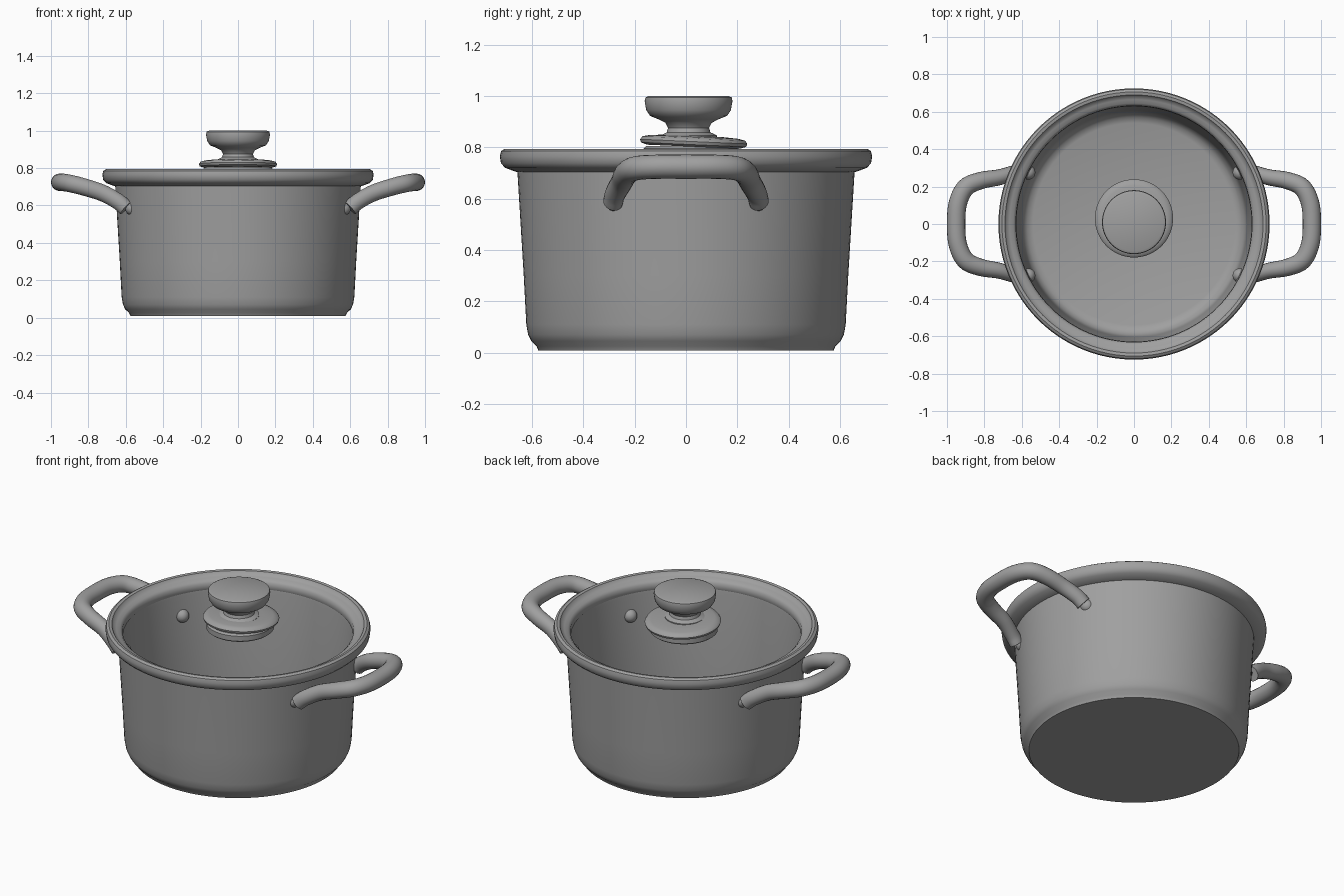
import bpy, bmesh, math
from mathutils import Vector

cube = bpy.data.objects.get("Cube")
if cube:
    bpy.data.objects.remove(cube)

steel = bpy.data.materials.new("brushed steel grey")
steel.use_nodes = True
COLOUR = (0.35, 0.35, 0.35, 1)
steel.diffuse_color = COLOUR
steel.node_tree.nodes["Principled BSDF"].inputs["Base Color"].default_value = COLOUR


def finish(name, bm, angle=40):
    bmesh.ops.recalc_face_normals(bm, faces=bm.faces)
    mesh = bpy.data.meshes.new(name)
    bm.to_mesh(mesh)
    bm.free()
    ob = bpy.data.objects.new(name, mesh)
    bpy.context.collection.objects.link(ob)
    mesh.materials.append(steel)
    bpy.ops.object.select_all(action="DESELECT")
    ob.select_set(True)
    bpy.context.view_layer.objects.active = ob
    bpy.ops.object.shade_smooth_by_angle(angle=math.radians(angle))
    return ob


def lathe(name, profile, steps=96, closed=False):
    """Spin an (r, z) profile about the z axis."""
    bm = bmesh.new()
    verts = [bm.verts.new((r, 0, z)) for r, z in profile]
    pairs = list(zip(verts, verts[1:])) + ([(verts[-1], verts[0])] if closed else [])
    edges = [bm.edges.new(p) for p in pairs]
    bmesh.ops.spin(bm, geom=verts + edges, axis=(0, 0, 1), cent=(0, 0, 0),
                   angle=math.tau, steps=steps)
    bmesh.ops.remove_doubles(bm, verts=bm.verts, dist=0.0005)
    return finish(name, bm)


# Pot body: outer wall up, over the lip, inner wall down to the floor
lathe("pot_body", [
    (0, 0.008), (0.575, 0.008), (0.582, 0.025), (0.603, 0.045), (0.615, 0.07),
    (0.622, 0.11), (0.632, 0.3), (0.657, 0.71), (0.635, 0.73), (0.63, 0.7),
    (0.606, 0.2), (0.602, 0.12), (0.592, 0.08), (0.57, 0.055), (0.54, 0.045),
    (0, 0.045)])

# Rolled rim with an inner ledge
lathe("rim", [
    (0.64, 0.70), (0.665, 0.705), (0.705, 0.72), (0.721, 0.738), (0.725, 0.765),
    (0.72, 0.785), (0.706, 0.794), (0.69, 0.791), (0.682, 0.778), (0.665, 0.77),
    (0.645, 0.765), (0.632, 0.752), (0.629, 0.72)], closed=True)

# Knob: mushroom cap on a waisted stem
knob = lathe("knob", [
    (0, 1.0), (0.155, 1.0), (0.168, 0.994), (0.171, 0.98), (0.165, 0.945),
    (0.15, 0.922), (0.115, 0.908), (0.09, 0.895), (0.08, 0.875), (0.085, 0.858),
    (0.11, 0.846), (0.11, 0.82), (0, 0.82)], steps=64)
knob.location.y = 0.01

# Slightly tilted flange under the knob
flange = lathe("knob_flange", [
    (0, 0.022), (0.12, 0.022), (0.175, 0.018), (0.2, 0.012), (0.209, 0),
    (0.205, -0.012), (0.18, -0.02), (0, -0.02)], steps=64)
flange.location = (0, 0.03, 0.822)
flange.rotation_euler.x = math.radians(-2.5)

# Washer under the flange
washer = lathe("knob_washer", [
    (0, 0.805), (0.175, 0.805), (0.185, 0.795), (0.185, 0.765), (0.175, 0.757),
    (0, 0.757)], steps=64)
washer.location.y = 0.02


# Handles: tube swept along a smooth mirrored loop
HALF = [(0.6, 0.285, 0.585), (0.64, 0.275, 0.62), (0.72, 0.25, 0.665),
        (0.82, 0.232, 0.698), (0.9, 0.195, 0.718), (0.942, 0.11, 0.724)]
PATH = HALF + [(0.951, 0, 0.724)] + [(x, -y, z) for x, y, z in reversed(HALF)]


def smooth_path(points, sub=6):
    """Catmull-Rom samples through the points."""
    p = [Vector(q) for q in points]
    p = [2 * p[0] - p[1]] + p + [2 * p[-1] - p[-2]]
    out = []
    for a, b, c, d in zip(p, p[1:], p[2:], p[3:]):
        for i in range(sub):
            t = i / sub
            out.append(0.5 * (2 * b + (c - a) * t + (2 * a - 5 * b + 4 * c - d) * t ** 2
                              + (3 * b - a - 3 * c + d) * t ** 3))
    return out + [p[-2]]


def handle(name, side, sides=20):
    pts = smooth_path(PATH)
    bm = bmesh.new()
    rings = []
    for i, p in enumerate(pts):
        tangent = (pts[min(i + 1, len(pts) - 1)] - pts[max(i - 1, 0)]).normalized()
        across = tangent.cross(Vector((0, 0, 1))).normalized()
        up = across.cross(tangent)
        grow = min(1, max(0, (p.x - 0.6) / 0.3))
        wide, tall = 0.038 + 0.011 * grow, 0.043 + 0.004 * grow
        ring = []
        for k in range(sides):
            a = math.tau * k / sides
            v = p + across * wide * math.cos(a) + up * tall * math.sin(a)
            ring.append(bm.verts.new((v.x * side, v.y, v.z)))
        rings.append(ring)
    for r, s in zip(rings, rings[1:]):
        for k in range(sides):
            n = (k + 1) % sides
            bm.faces.new((r[k], r[n], s[n], s[k]))
    bm.faces.new(rings[0])
    bm.faces.new(rings[-1])
    finish(name, bm)


# Rounded rivet heads on the inside wall at each handle end
def rivet(name, x, y):
    bm = bmesh.new()
    bmesh.ops.create_uvsphere(bm, u_segments=20, v_segments=12, radius=0.038)
    bmesh.ops.translate(bm, verts=bm.verts, vec=(x, y, 0.585))
    finish(name, bm)


for word, side in (("left", 1), ("right", -1)):
    handle(word + "_handle", side)
    for end, s in (("back", 1), ("front", -1)):
        rivet(f"{word}_{end}_rivet", side * 0.565, s * 0.275)
